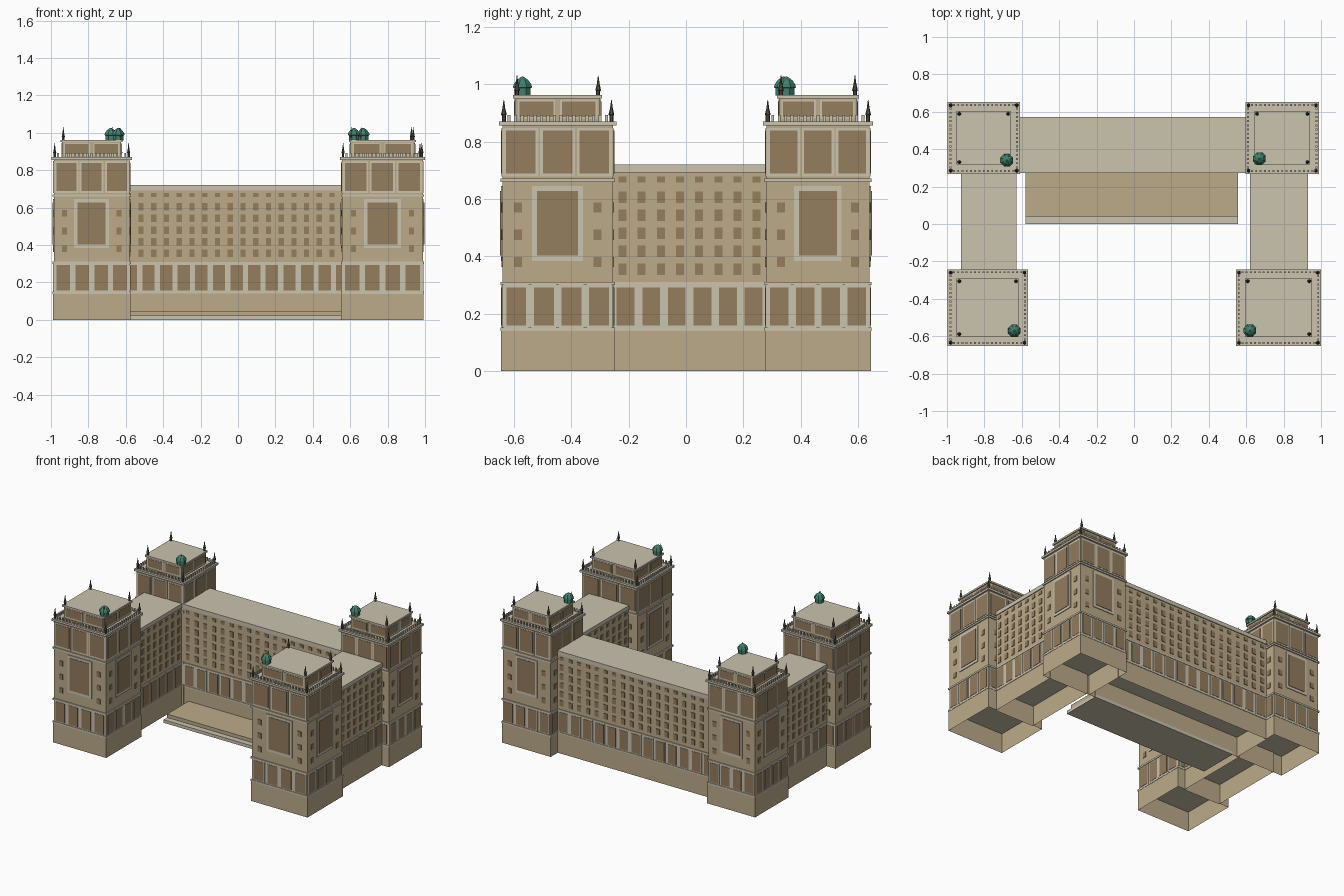
import bpy, bmesh, math
from mathutils import Matrix, Vector

if bpy.data.objects.get("Cube"):
    bpy.data.objects.remove(bpy.data.objects["Cube"])


def material(name, rgb):
    lin = [((c / 255 + 0.055) / 1.055) ** 2.4 for c in rgb] + [1]
    m = bpy.data.materials.new(name)
    m.use_nodes = True
    m.diffuse_color = lin
    m.node_tree.nodes["Principled BSDF"].inputs["Base Color"].default_value = lin
    return m


TAN, STONE, BROWN, GREEN, DARK = range(5)
MATS = [material("sand_wall", (188, 171, 138)), material("pale_stone", (203, 195, 175)),
        material("brown_panel", (147, 125, 94)), material("green_copper", (64, 128, 108)),
        material("dark_finial", (84, 80, 68))]


class Part:
    """Collects boxes and turned shapes into one object."""

    def __init__(self, name):
        self.name, self.bm = name, bmesh.new()

    def box(self, x0, x1, y0, y1, z0, z1, mat, tube=False):
        mtx = Matrix.Translation(((x0 + x1) / 2, (y0 + y1) / 2, (z0 + z1) / 2)) @ \
            Matrix.Diagonal((x1 - x0, y1 - y0, z1 - z0, 1))
        verts = bmesh.ops.create_cube(self.bm, size=1, matrix=mtx)["verts"]
        faces = {f for v in verts for f in v.link_faces}
        for f in faces:
            f.material_index = mat
        if tube:  # open top and bottom
            flat = [f for f in faces if abs(f.calc_center_median().z - (z0 + z1) / 2) > 0.001]
            bmesh.ops.delete(self.bm, geom=flat, context="FACES_ONLY")

    def slab(self, rect, grow, z0, z1, mat, tube=False):
        x0, x1, y0, y1 = rect
        self.box(x0 - grow, x1 + grow, y0 - grow, y1 + grow, z0, z1, mat, tube)

    def plate(self, rect, side, u, w, z0, z1, depth, mat):
        """Thin plate on one wall; u is its centre along that wall."""
        x0, x1, y0, y1 = rect
        a, b = u - w / 2, u + w / 2
        span = {"front": (a, b, y0 - depth, y0), "back": (a, b, y1, y1 + depth),
                "left": (x1, x1 + depth, a, b), "right": (x0 - depth, x0, a, b)}[side]
        self.box(*span, z0, z1, mat)

    def panels(self, rect, side, n, z0, z1, fill, frame):
        """Row of n brown panels, each with a pale frame."""
        lo, hi = rect[:2] if side in ("front", "back") else rect[2:]
        step = (hi - lo) / n
        for i in range(n):
            u = lo + step * (i + 0.5)
            if frame:
                self.plate(rect, side, u, step * fill + 2 * frame, z0 - frame, z1 + frame, 0.003, STONE)
            self.plate(rect, side, u, step * fill, z0, z1, 0.005, BROWN)

    def turned(self, x, y, z, profile, sides, mat):
        rings = []
        for r, h in profile:
            rings.append([self.bm.verts.new((x + r * math.cos(t), y + r * math.sin(t), z + h))
                          for t in (math.tau * (k + 0.5) / sides for k in range(sides))])
        faces = [self.bm.faces.new(rings[-1])]
        for low, high in zip(rings, rings[1:]):
            for k in range(sides):
                j = (k + 1) % sides
                faces.append(self.bm.faces.new((low[k], low[j], high[j], high[k])))
        for f in faces:
            f.material_index = mat

    def finish(self):
        mesh = bpy.data.meshes.new(self.name)
        self.bm.to_mesh(mesh)
        self.bm.free()
        for m in MATS:
            mesh.materials.append(m)
        bpy.context.collection.objects.link(bpy.data.objects.new(self.name, mesh))


SIDES = ("front", "back", "left", "right")
FINIAL = [(0.007, 0), (0.007, 0.02), (0.01, 0.024), (0.005, 0.045), (0.001, 0.075)]
DOME = [(0.03, 0), (0.03, 0.026), (0.036, 0.028), (0.034, 0.038), (0.022, 0.054), (0.004, 0.066)]
BASE, ARCADE, MID, TOP = 0.145, 0.31, 0.665, 0.87


def corners(rect, inset):
    x0, x1, y0, y1 = rect
    return [(x, y) for x in (x0 + inset, x1 - inset) for y in (y0 + inset, y1 - inset)]


def tower(label, rect, dome):
    x0, x1, y0, y1 = rect
    # Storeys and string courses
    body = Part(label + "_tower")
    body.slab(rect, 0.005, 0, BASE, TAN, tube=True)
    body.slab(rect, 0, BASE, ARCADE, STONE)
    body.slab(rect, 0, ARCADE, TOP - 0.01, TAN)
    for z, grow in ((BASE, 0.007), (ARCADE - 0.005, 0.007), (MID, 0.007)):
        body.slab(rect, grow, z - 0.006, z + 0.006, STONE)
    body.slab(rect, 0.012, TOP - 0.014, TOP, STONE)
    # Wall panels and windows
    for side in SIDES:
        lo, hi = (x0, x1) if side in ("front", "back") else (y0, y1)
        mid, width = (lo + hi) / 2, hi - lo
        body.panels(rect, side, 4, 0.158, 0.292, 0.72, 0.008)
        body.panels(rect, side, 3, 0.688, 0.838, 0.8, 0.01)
        body.plate(rect, side, mid, width * 0.46, 0.383, 0.645, 0.005, STONE)
        body.plate(rect, side, mid, width * 0.37, 0.402, 0.628, 0.008, BROWN)
        for sign in (-1, 1):
            for z in (0.38, 0.475, 0.57):
                body.plate(rect, side, mid + sign * width * 0.36, 0.028, z - 0.018, z + 0.018, 0.004, BROWN)
    body.finish()

    # Balustrade posts around the cornice
    rail = Part(label + "_balustrade")
    nx, ny = round((x1 - x0) / 0.023), round((y1 - y0) / 0.023)
    spots = [(x0 + (x1 - x0) * i / nx, y) for i in range(1, nx) for y in (y0 + 0.003, y1 - 0.003)]
    spots += [(x, y0 + (y1 - y0) * i / ny) for i in range(1, ny) for x in (x0 + 0.003, x1 - 0.003)]
    for x, y in spots:
        rail.box(x - 0.005, x + 0.005, y - 0.005, y + 0.005, TOP, 0.892, STONE)
    rail.finish()

    # Penthouse with roof slab
    pent = (x0 + 0.045, x1 - 0.045, y0 + 0.045, y1 - 0.045)
    house = Part(label + "_penthouse")
    house.slab(pent, 0, TOP, 0.95, TAN)
    house.slab(pent, 0.008, 0.95, 0.962, STONE)
    for side in SIDES:
        house.panels(pent, side, 2, 0.886, 0.94, 0.8, 0.006)
    house.finish()

    # Finials at both levels
    spikes = Part(label + "_finials")
    for x, y in corners(rect, 0.005):
        spikes.turned(x, y, TOP, FINIAL, 6, DARK)
    for x, y in corners(pent, 0.006):
        spikes.turned(x, y, 0.955, FINIAL, 6, DARK)
    spikes.finish()

    cap = Part(label + "_dome")
    cap.turned(*dome, 0.96, DOME, 8, GREEN)
    cap.finish()


def wing(label, rect, sides, columns, arches):
    x0, x1, y0, y1 = rect
    part = Part(label + "_wing")
    part.slab(rect, 0.002, 0, BASE, TAN, tube=True)
    part.slab(rect, 0, BASE, ARCADE, STONE)
    part.slab(rect, 0, ARCADE, 0.7, TAN)
    for z in (BASE, ARCADE - 0.005):
        part.slab(rect, 0.005, z - 0.005, z + 0.005, STONE)
    part.slab(rect, 0.006, 0.692, 0.72, STONE)
    for side in sides:
        lo, hi = (x0, x1) if side in ("front", "back") else (y0, y1)
        part.panels(rect, side, arches, 0.158, 0.292, 0.7, 0.007)
        for i in range(columns):
            u = lo + (hi - lo) * (i + 0.5) / columns
            for row in range(6):
                z = 0.355 + row * 0.0625
                h = 0.011 if row == 5 else 0.02
                part.plate(rect, side, u, 0.028, z - h, z + h, 0.004, BROWN)
    part.finish()


# Four corner towers
tower("front_right", (-0.985, -0.58, -0.64, -0.255), (-0.64, -0.57))
tower("front_left", (0.557, 0.988, -0.64, -0.255), (0.62, -0.57))
tower("back_right", (-0.985, -0.622, 0.28, 0.64), (-0.68, 0.34))
tower("back_left", (0.607, 0.978, 0.28, 0.64), (0.67, 0.35))

# Wings linking the towers
wing("back", (-0.62, 0.605, 0.28, 0.565), ("front", "back"), 18, 13)
wing("right", (-0.918, -0.635, -0.255, 0.28), ("left", "right"), 8, 6)
wing("left", (0.625, 0.925, -0.255, 0.28), ("left", "right"), 8, 6)

# Courtyard terrace
terrace = Part("terrace")
terrace.box(-0.58, 0.555, 0, 0.28, 0, 0.022, STONE)
terrace.box(-0.58, 0.555, 0.04, 0.28, 0.022, 0.046, TAN)
terrace.finish()
